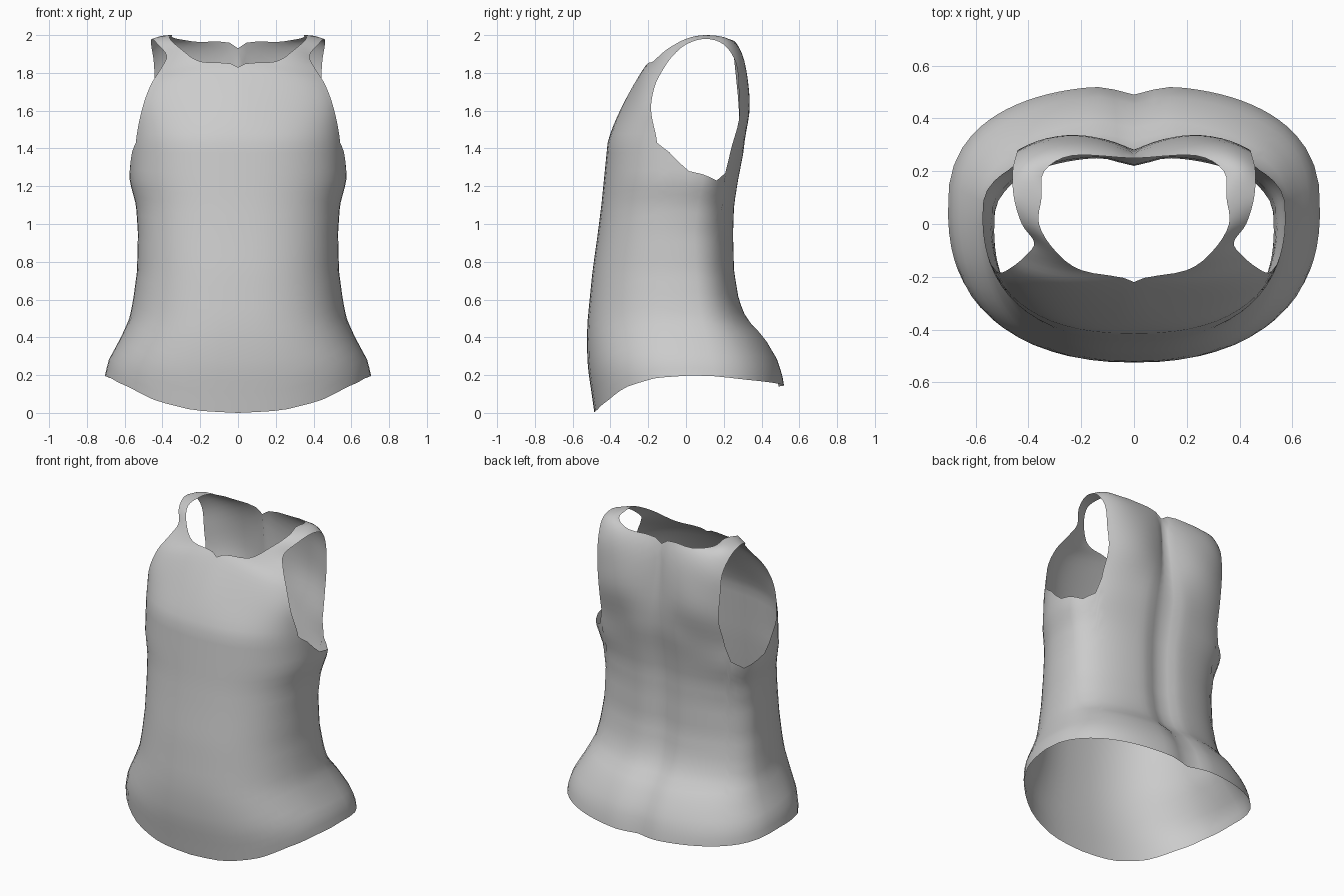
import bpy, bmesh, math
from mathutils import Vector

if "Cube" in bpy.data.objects:
    bpy.data.objects.remove(bpy.data.objects["Cube"])

# Torso profile: z, half width, side-seam y, front y, back y
PROFILE = [
    (0.00, .705, .07, -.485, .52), (0.14, .705, .07, -.505, .525),
    (0.20, .705, .07, -.515, .515), (0.28, .685, .06, -.522, .49),
    (0.40, .620, .04, -.525, .42), (0.50, .575, .03, -.520, .325),
    (0.60, .555, .02, -.510, .285), (0.75, .535, .01, -.495, .26),
    (0.95, .530, .00, -.467, .255), (1.10, .540, .02, -.448, .26),
    (1.23, .575, .05, -.435, .28), (1.43, .570, .03, -.415, .32)]
# Hem and top-edge heights by angle (0 = front centre, 180 = spine)
HEM = [(0, 0), (15, .013), (34, .065), (51, .135), (71, .185), (90, .2), (120, .175), (180, .14)]
A_FRONT, A_BACK = 70, 132.5
Z_FRONT, Z_BACK = 1.43, 1.37
TOP = [(0, Z_FRONT), (A_FRONT, Z_FRONT), (78, 1.38), (88, 1.28), (115, 1.23),
       (128, 1.27), (A_BACK, Z_BACK), (180, Z_BACK)]
# Yoke from chest over the shoulder to the back: inner edge, middle, armhole edge
YOKE = [
    ((0, -.34, 1.62), (.33, -.29, 1.615), (.51, -.185, 1.60)),
    ((0, -.22, 1.83), (.28, -.225, 1.77), (.465, -.165, 1.73)),
    ((.20, -.175, 1.86), (.31, -.16, 1.835), (.41, -.12, 1.82)),
    ((.30, -.10, 1.925), (.34, -.085, 1.91), (.378, -.07, 1.89)),
    ((.36, 0, 1.98), (.39, 0, 1.97), (.425, 0, 1.95)),
    ((.35, .10, 2.0), (.40, .10, 1.995), (.455, .10, 1.98)),
    ((.34, .20, 1.985), (.40, .215, 1.98), (.46, .20, 1.95)),
    ((.23, .26, 1.965), (.34, .29, 1.90), (.445, .265, 1.85)),
    ((0, .25, 1.93), (.24, .325, 1.78), (.44, .28, 1.70)),
    ((0, .28, 1.60), (.22, .335, 1.585), (.43, .28, 1.55))]
N, ROWS, STEPS = 12, 26, 4


def lookup(table, t):
    """Linear interpolation of the remaining columns of a sorted table."""
    t = min(max(t, table[0][0]), table[-1][0])
    for a, b in zip(table, table[1:]):
        if t <= b[0]:
            k = (t - a[0]) / (b[0] - a[0])
            return [p + (q - p) * k for p, q in zip(a[1:], b[1:])]


def torso(angle, z):
    """Point on the torso: squarish ellipse with a groove along the spine."""
    w, mid, front, back = lookup(PROFILE, z)
    a = math.radians(angle)
    s, c = max(math.sin(a), 0), math.cos(a)
    x = w * s ** .83 if 0 < angle < 180 else 0
    depth = abs(c) ** .83
    y = mid + (front - mid if c > 0 else back - mid) * depth
    if c < 0:
        y -= .035 * math.exp(-(x / .08) ** 2)
    return Vector((x, y, z))


def quadratic(p, m, q, t):
    p, m, q = Vector(p), Vector(m), Vector(q)
    return p * (1 - t) * (1 - 2 * t) + m * 4 * t * (1 - t) + q * t * (2 * t - 1)


def catmull(p0, p1, p2, p3, t):
    return (p1 * 2 + (p2 - p0) * t + (p0 * 2 - p1 * 5 + p2 * 4 - p3) * t * t
            + (p1 * 3 - p0 - p2 * 3 + p3) * t ** 3) * .5


def add_grid(bm, rows):
    grid = [[bm.verts.new(p) for p in row] for row in rows]
    for r0, r1 in zip(grid, grid[1:]):
        for j in range(len(r0) - 1):
            bm.faces.new((r0[j], r0[j + 1], r1[j + 1], r1[j]))


bm = bmesh.new()

# Lower body, from hem to chest line and underarm edge
front = [A_FRONT * j / N for j in range(N + 1)]
under = [74, 78, 83, 88, 97, 106, 115, 122, 128]
back = [180 - (180 - A_BACK) * j / N for j in range(N + 1)]
angles = front + under + back[::-1]
body = []
for i in range(ROWS + 1):
    row = []
    for a in angles:
        lo, hi = lookup(HEM, a)[0], lookup(TOP, a)[0]
        row.append(torso(a, lo + (hi - lo) * i / ROWS))
    body.append(row)
add_grid(bm, body)

# Chest panel, shoulder strap and back panel as one patch
stations = [[torso(a, 1.25) for a in front], [torso(a, Z_FRONT) for a in front]]
stations += [[quadratic(*s, j / N) for j in range(N + 1)] for s in YOKE]
stations += [[torso(a, Z_BACK) for a in back], [torso(a, 1.17) for a in back]]
yoke = []
for k in range(1, len(stations) - 2):
    last = k == len(stations) - 3
    for i in range(STEPS + last):
        row = [catmull(*(stations[k + d][j] for d in (-1, 0, 1, 2)), i / STEPS)
               for j in range(N + 1)]
        for p in row:
            p.x, p.z = max(p.x, 0), min(p.z, 2)
        yoke.append(row)
add_grid(bm, yoke)

# Mirror to the other side and weld the seams
half = bm.verts[:] + bm.edges[:] + bm.faces[:]
bmesh.ops.mirror(bm, geom=half, axis='X', merge_dist=-1)
bmesh.ops.remove_doubles(bm, verts=bm.verts[:], dist=.0015)
bmesh.ops.recalc_face_normals(bm, faces=bm.faces[:])
mesh = bpy.data.meshes.new("tank_top")
bm.to_mesh(mesh)
bm.free()
mesh.polygons.foreach_set("use_smooth", [True] * len(mesh.polygons))
shirt = bpy.data.objects.new("tank_top", mesh)
bpy.context.collection.objects.link(shirt)
